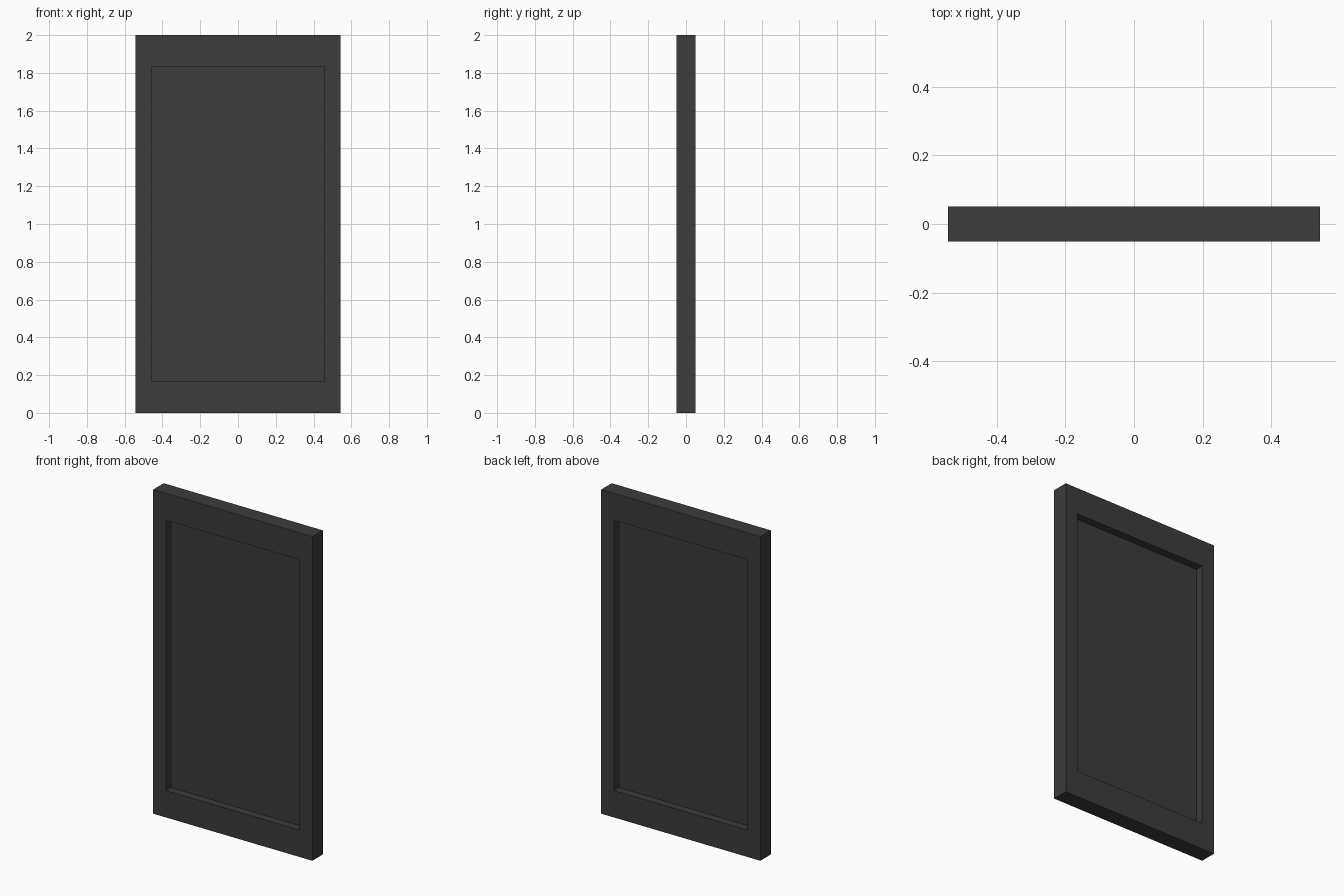
import bpy, bmesh

if "Cube" in bpy.data.objects:
    bpy.data.objects.remove(bpy.data.objects["Cube"])

W, H, D = 0.543, 2.0, 0.051        # half width, height, half depth of the frame
IW, IZ = 0.457, 0.166              # half width of the opening, rail height
PANEL = 0.002                      # half thickness of the inset panel

mat = bpy.data.materials.new("dark_grey")
mat.diffuse_color = (0.045, 0.045, 0.045, 1)
mat.use_nodes = True
mat.node_tree.nodes["Principled BSDF"].inputs["Base Color"].default_value = mat.diffuse_color


def finish(bm, name):
    bmesh.ops.recalc_face_normals(bm, faces=bm.faces)
    mesh = bpy.data.meshes.new(name)
    bm.to_mesh(mesh)
    bm.free()
    mesh.materials.append(mat)
    obj = bpy.data.objects.new(name, mesh)
    bpy.context.collection.objects.link(obj)
    return obj


def rectangle(bm, half_w, z0, z1, y):
    return [bm.verts.new((x, y, z)) for x, z in
            ((-half_w, z0), (half_w, z0), (half_w, z1), (-half_w, z1))]


# Surrounding frame: four rectangular loops bridged into a closed ring
bm = bmesh.new()
loops = [rectangle(bm, W, 0, H, -D), rectangle(bm, W, 0, H, D),
         rectangle(bm, IW, IZ, H - IZ, D), rectangle(bm, IW, IZ, H - IZ, -D)]
for k in range(4):
    a, b = loops[k], loops[(k + 1) % 4]
    for i in range(4):
        j = (i + 1) % 4
        bm.faces.new((a[i], a[j], b[j], b[i]))
finish(bm, "frame")

# Thin panel set in the middle of the frame, recessed on both sides
bm = bmesh.new()
bmesh.ops.create_cube(bm, size=1)
bmesh.ops.scale(bm, vec=(2 * IW, 2 * PANEL, H - 2 * IZ), verts=bm.verts)
panel = finish(bm, "inset_panel")
panel.location.z = H / 2
